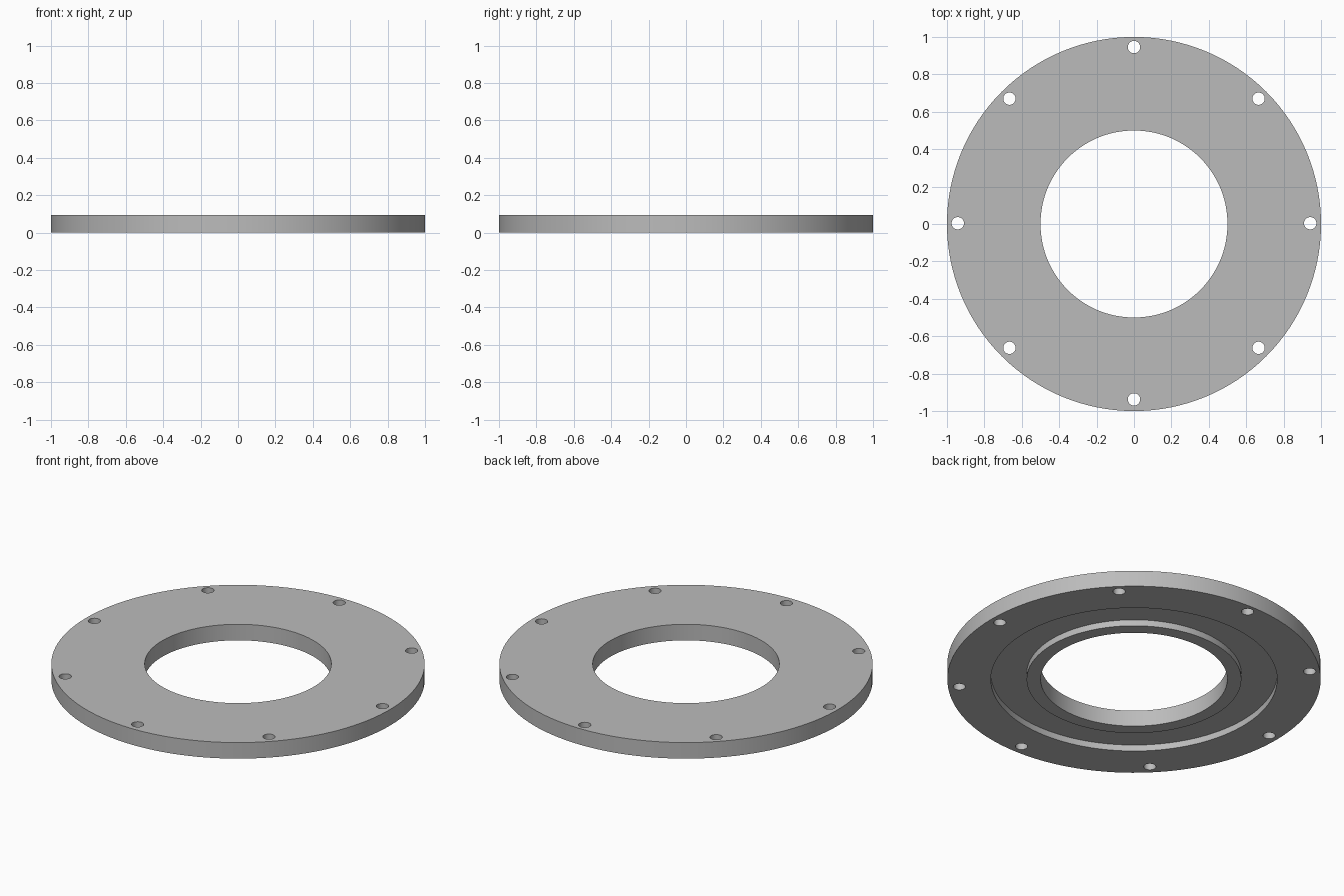
import bpy, bmesh, math

cube = bpy.data.objects.get("Cube")
if cube:
    bpy.data.objects.remove(cube, do_unlink=True)

THICKNESS, RECESS = 0.095, 0.037
SEGMENTS = 128

grey = bpy.data.materials.new("plain grey")
grey.use_nodes = True
grey.diffuse_color = (0.5, 0.5, 0.5, 1)
grey.node_tree.nodes["Principled BSDF"].inputs["Base Color"].default_value = (0.5, 0.5, 0.5, 1)


def add_object(name, bm):
    bmesh.ops.recalc_face_normals(bm, faces=bm.faces)
    mesh = bpy.data.meshes.new(name)
    bm.to_mesh(mesh)
    bm.free()
    mesh.materials.append(grey)
    obj = bpy.data.objects.new(name, mesh)
    bpy.context.collection.objects.link(obj)
    return obj


# Ring section: flat top, annular groove in the underside, turned about z
profile = [(0.5, 0), (0.575, 0), (0.575, RECESS), (0.767, RECESS),
           (0.767, 0), (1, 0), (1, THICKNESS), (0.5, THICKNESS)]
bm = bmesh.new()
verts = [bm.verts.new((r, 0, z)) for r, z in profile]
edges = [bm.edges.new((v, verts[i - 1])) for i, v in enumerate(verts)]
bmesh.ops.spin(bm, geom=verts + edges, cent=(0, 0, 0), axis=(0, 0, 1),
               angle=math.tau, steps=SEGMENTS, use_merge=True)
bmesh.ops.remove_doubles(bm, verts=bm.verts, dist=0.0001)
flange = add_object("flange_ring", bm)

# Eight bolt holes near the rim
bm = bmesh.new()
for i in range(8):
    a = i * math.tau / 8
    hole = bmesh.ops.create_cone(bm, cap_ends=True, segments=32, radius1=0.033,
                                 radius2=0.033, depth=0.4)
    bmesh.ops.translate(bm, verts=hole["verts"],
                        vec=(0.942 * math.cos(a), 0.942 * math.sin(a) + 0.004, 0.05))
cutter = add_object("bolt_hole_cutter", bm)
cutter.hide_render = True

cut = flange.modifiers.new("bolt holes", "BOOLEAN")
cut.operation, cut.solver, cut.object = "DIFFERENCE", "EXACT", cutter

# Apply the cut, drop the helper and smooth the round walls
bpy.ops.object.select_all(action="DESELECT")
bpy.context.view_layer.objects.active = flange
flange.select_set(True)
bpy.ops.object.modifier_apply(modifier=cut.name)
bpy.data.objects.remove(cutter, do_unlink=True)
bpy.ops.object.shade_smooth_by_angle(angle=math.radians(30))
